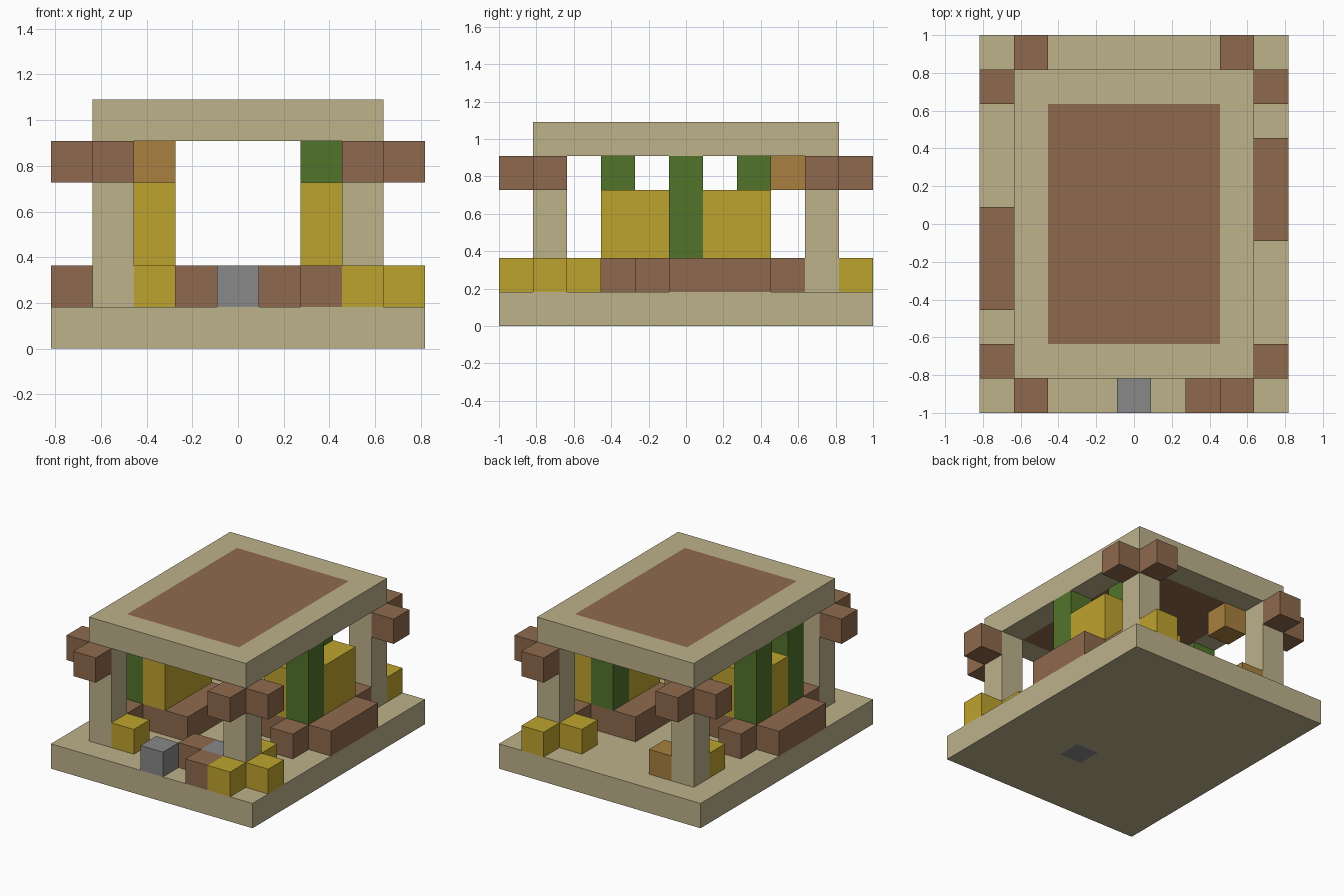
import bpy
import bmesh
from mathutils import Matrix, Vector

if "Cube" in bpy.data.objects:
    bpy.data.objects.remove(bpy.data.objects["Cube"], do_unlink=True)

NX, NY = 9, 11          # footprint in blocks
CELL = 2 / NY           # block size


def make_material(name, rgb):
    linear = [((c / 255 + 0.055) / 1.055) ** 2.4 for c in rgb] + [1]
    mat = bpy.data.materials.new(name)
    mat.use_nodes = True
    mat.diffuse_color = linear
    bsdf = mat.node_tree.nodes["Principled BSDF"]
    bsdf.inputs["Base Color"].default_value = linear
    bsdf.inputs["Roughness"].default_value = 0.9
    return mat


sand = make_material("sandstone", (189, 178, 139))
brown = make_material("brown_clay", (143, 106, 78))
yellow = make_material("yellow", (190, 163, 46))
green = make_material("green", (82, 116, 43))
grey = make_material("grey_stone", (136, 136, 136))
tan = make_material("tan_wood", (168, 128, 62))


def blocks(name, mat, *boxes):
    """Join boxes, each a first block (x, y, z) and a size (x, y, z) in blocks."""
    bm = bmesh.new()
    for start, size in boxes:
        lo, size = Vector(start), Vector(size)
        mid = (lo + size / 2 - Vector((NX / 2, NY / 2, 0))) * CELL
        matrix = Matrix.Translation(mid) @ Matrix.Diagonal((*(size * CELL), 1))
        bmesh.ops.create_cube(bm, size=1, matrix=matrix)
    mesh = bpy.data.meshes.new(name)
    bm.to_mesh(mesh)
    bm.free()
    mesh.materials.append(mat)
    obj = bpy.data.objects.new(name, mesh)
    bpy.context.collection.objects.link(obj)
    return obj


def frame(name, mat, z, outer, inner):
    """Flat slab one block thick with a rectangular opening."""
    (x0, y0, x1, y1), (a0, b0, a1, b1) = outer, inner
    blocks(name, mat,
           ((x0, y0, z), (x1 - x0, b0 - y0, 1)),
           ((x0, b1, z), (x1 - x0, y1 - b1, 1)),
           ((x0, b0, z), (a0 - x0, b1 - b0, 1)),
           ((a1, b0, z), (x1 - a1, b1 - b0, 1)))


one = (1, 1, 1)

# Base slab with one stone let into it
frame("base_slab", sand, 0, (0, 0, NX, NY), (5, 3, 6, 4))
blocks("base_stone", grey, ((5, 3, 0), one))

# Roof border and its inner panel
frame("roof_border", sand, 5, (1, 1, 8, 10), (2, 2, 7, 9))
blocks("roof_panel", brown, ((2, 2, 5), (5, 7, 1)))

# Corner pillars with outward brackets at the top
for side, x, dx in (("left", 7, 1), ("right", 1, -1)):
    for end, y, dy in (("front", 1, -1), ("back", 9, 1)):
        blocks(f"{end}_{side}_pillar", sand, ((x, y, 1), (1, 1, 4)))
        blocks(f"{end}_{side}_brackets", brown,
               ((x + dx, y, 4), one), ((x, y + dy, 4), one))

# Stepped plinths along both sides
blocks("left_plinth", brown, ((8, 5, 1), (1, 3, 1)), ((7, 4, 1), (1, 5, 1)),
       ((5, 5, 1), (2, 3, 1)))
blocks("right_plinth", brown, ((0, 3, 1), (1, 3, 1)), ((1, 2, 1), (1, 5, 1)),
       ((2, 3, 1), (2, 3, 1)))

# Yellow side walls standing on the plinths
blocks("left_wall", yellow, ((7, 6, 2), (1, 2, 2)), ((6, 5, 2), (1, 2, 2)))
blocks("right_wall", yellow, ((2, 3, 2), (1, 3, 2)), ((1, 4, 2), (1, 1, 2)))

# Green columns reaching the roof
for name, x, y in (("left_middle_column", 7, 5), ("left_back_column", 6, 7),
                   ("right_middle_column", 1, 5), ("right_front_column", 1, 3)):
    blocks(name, green, ((x, y, 2), (1, 1, 3)))

# Loose blocks around the pillar feet
feet = {
    "yellow_foot_block": (yellow, [(7, 0), (8, 1), (7, 2), (2, 1),
                                   (7, 10), (6, 9), (1, 8)]),
    "brown_foot_block": (brown, [(6, 0), (5, 1)]),
    "grey_foot_block": (grey, [(4, 0), (6, 1)]),
    "tan_foot_block": (tan, [(2, 9)]),
}
for name, (mat, spots) in feet.items():
    for x, y in spots:
        blocks(name, mat, ((x, y, 1), one))

# Hanging block under the roof
blocks("tan_hanging_block", tan, ((2, 8, 4), one))
